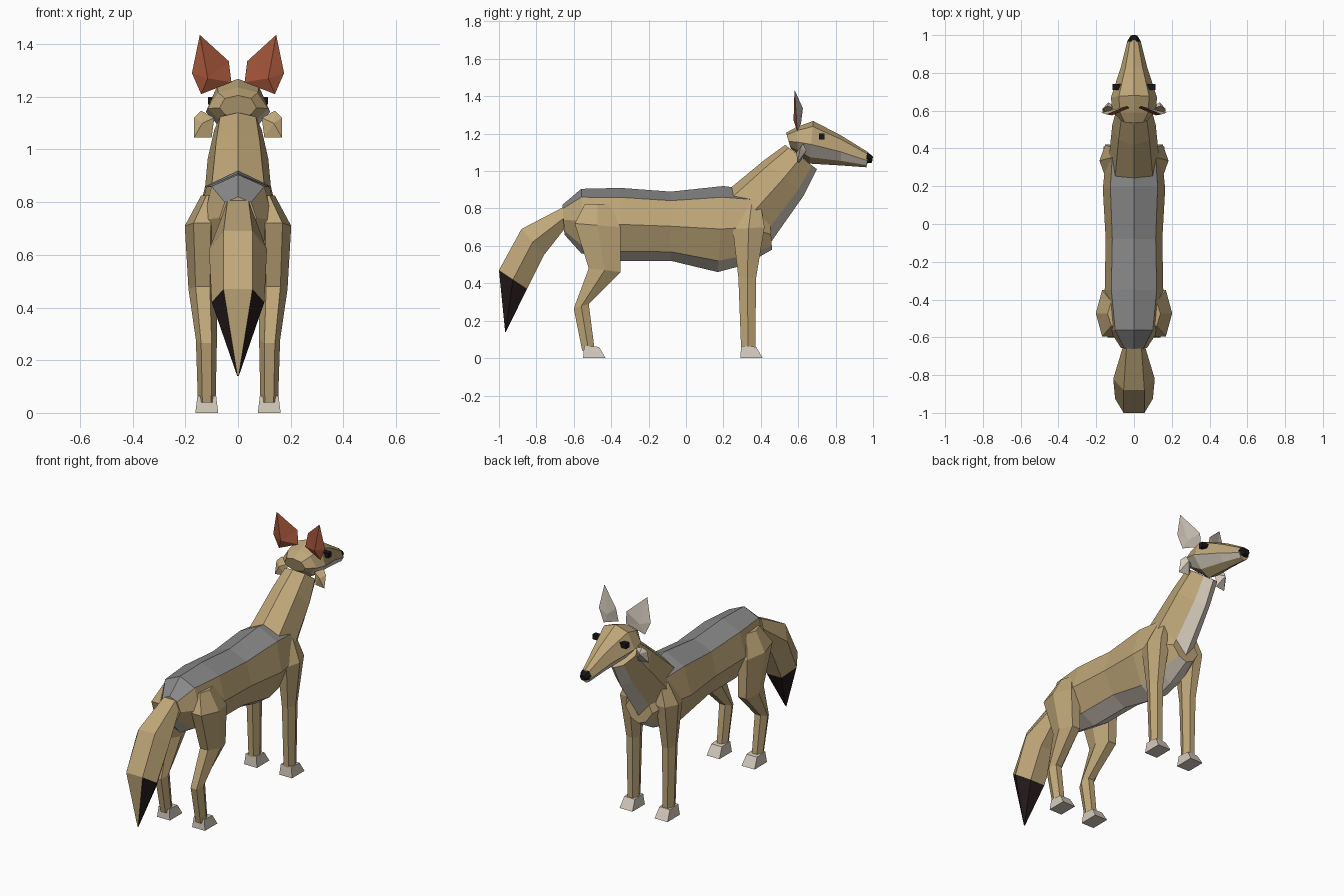
import bpy, bmesh

if "Cube" in bpy.data.objects:
    bpy.data.objects.remove(bpy.data.objects["Cube"])

def material(name, rgb):
    m = bpy.data.materials.new(name)
    m.diffuse_color = (*rgb, 1)
    m.use_nodes = True
    m.node_tree.nodes["Principled BSDF"].inputs["Base Color"].default_value = m.diffuse_color
    return m

TAN = material("tan fur", (0.52, 0.385, 0.19))
GREY = material("grey saddle", (0.25, 0.25, 0.25))
CREAM = material("cream fur", (0.67, 0.6, 0.51))
RUST = material("rust ear", (0.36, 0.09, 0.042))
BROWN = material("dark brown tail tip", (0.018, 0.011, 0.011))
BLACK = material("black", (0.008, 0.008, 0.008))

def build(name, verts, faces, mats):
    """faces: list of (vertex indices, material index)"""
    bm = bmesh.new()
    vs = [bm.verts.new(v) for v in verts]
    for idx, mi in faces:
        bm.faces.new([vs[i] for i in idx]).material_index = mi
    bmesh.ops.recalc_face_normals(bm, faces=bm.faces)
    me = bpy.data.meshes.new(name)
    bm.to_mesh(me)
    bm.free()
    for m in mats:
        me.materials.append(m)
    ob = bpy.data.objects.new(name, me)
    bpy.context.collection.objects.link(ob)
    return ob

def loft(name, rings, mats, rule=lambda row, band: 0):
    """Join equal rings of points, closing both ends"""
    n = len(rings[0])
    faces = []
    for r in range(len(rings) - 1):
        for k in range(n):
            j = (k + 1) % n
            faces.append(((r*n + k, r*n + j, r*n + n + j, r*n + n + k),
                          rule(r, min(k, n - 1 - k))))
    faces.append((tuple(range(n)), 0))
    last = (len(rings) - 1) * n
    faces.append((tuple(range(last, last + n)), rule(len(rings) - 2, 1)))
    return build(name, [p for ring in rings for p in ring], faces, mats)

def slice8(spec, f):
    """Symmetric eight-point ring: top y z, bottom y z, three half widths"""
    yt, zt, yb, zb, w1, w2, w3 = spec
    at = lambda x, t: (x, yt + (yb - yt) * t, zt + (zb - zt) * t)
    right = [at(w, t) for w, t in zip((w1, w2, w3), f)]
    left = [(-x, y, z) for x, y, z in reversed(right)]
    return [at(0, 0)] + right + [at(0, 1)] + left

# Body with grey saddle (band 0) and cream belly (band 3)
body = [(-.66, .82, -.65, .66, .05, .07, .04),
        (-.56, .905, -.56, .56, .10, .13, .08),
        (-.35, .91, -.35, .52, .12, .155, .09),
        (-.08, .89, -.08, .52, .115, .15, .09),
        (.20, .92, .17, .46, .125, .165, .09),
        (.36, .90, .32, .50, .115, .15, .085),
        (.45, .74, .46, .58, .06, .09, .05)]
loft("body", [slice8(s, (.13, .5, .87)) for s in body], [TAN, GREY, CREAM],
     lambda r, b: 1 if b == 0 and r < 5 else 2 if b == 3 else 0)

# Neck with cream throat
neck = [(.22, .895, .44, .60, .10, .135, .07),
        (.42, 1.06, .63, .87, .082, .115, .055),
        (.53, 1.14, .70, 1.01, .068, .09, .05)]
loft("neck", [slice8(s, (.12, .5, .85)) for s in neck], [TAN, CREAM],
     lambda r, b: int(b == 3))

# Head with cream cheeks and muzzle sides
head = [(.535, 1.205, .56, 1.12, .05, .07, .05),
        (.59, 1.235, .60, 1.09, .075, .115, .07),
        (.68, 1.268, .66, 1.04, .08, .122, .06),
        (.83, 1.19, .83, 1.03, .045, .07, .038),
        (.975, 1.10, .965, 1.02, .02, .035, .022)]
loft("head", [slice8(s, (.13, .55, .85)) for s in head], [TAN, CREAM],
     lambda r, b: int(b == 2 and r > 0))

# Nose
nose = [(.968, 1.103, .962, 1.04, .022, .037, .026),
        (1.0, 1.078, .994, 1.045, .01, .018, .012)]
loft("nose", [slice8(s, (.1, .5, .9)) for s in nose], [BLACK])

# Tail, its dark tip leaving the rear face tan
tail = [(-.58, .83, -.58, .72, .03, .045, .03),
        (-.66, .805, -.65, .69, .04, .06, .035),
        (-.88, .69, -.76, .55, .055, .11, .05),
        (-1.0, .47, -.85, .37, .055, .10, .05),
        (-.967, .14, -.963, .14, .002, .003, .002)]
loft("tail", [slice8(s, (0, .5, 1)) for s in tail], [TAN, BROWN],
     lambda r, b: int(r == 3 and b > 0))

def leg_ring(spec):
    """Six-point ring: back y z, front y z, inner x, outer x"""
    yb, zb, yf, zf, xi, xo = spec
    a, b = xi + (xo - xi) * .25, xi + (xo - xi) * .75
    ym, zm = (yb + yf) / 2, (zb + zf) / 2
    return [(a, yb, zb), (b, yb, zb), (xo, ym, zm),
            (b, yf, zf), (a, yf, zf), (xi, ym, zm)]

def flip(points, s):
    return [(x * s, y, z) for x, y, z in points]

def leaf(name, rim, back, front, mats):
    """Two-sided pointed plate: rear fan and front fan round one rim"""
    n = len(rim)
    faces = [((i, (i + 1) % n, n), 0) for i in range(n)]
    faces += [((i, (i + 1) % n, n + 1), 1) for i in range(n)]
    build(name, rim + [back, front], faces, mats)

front_leg = [(.30, .82, .40, .82, .06, .125), (.25, .69, .42, .70, .06, .183),
             (.28, .43, .375, .43, .08, .16), (.295, .04, .37, .04, .085, .152)]
hind_leg = [(-.54, .825, -.41, .825, .06, .14), (-.595, .72, -.35, .70, .07, .202),
            (-.52, .48, -.35, .46, .08, .188), (-.60, .265, -.52, .29, .08, .16),
            (-.555, .04, -.488, .04, .085, .152)]
ear = [(.145, .58, 1.435), (.175, .59, 1.29), (.14, .595, 1.21),
       (.025, .615, 1.255), (.035, .625, 1.335)]
tuft = [(.09, .61, 1.12), (.14, .625, 1.147), (.167, .61, 1.12),
        (.167, .595, 1.045), (.10, .605, 1.045)]

for s, side in ((1, "right"), (-1, "left")):
    # Legs
    for part, rings in (("front_leg", front_leg), ("hind_leg", hind_leg)):
        loft(f"{part}_{side}", [flip(leg_ring(r), s) for r in rings], [TAN])
    # Paws
    for part, y in (("front_paw", .29), ("hind_paw", -.55)):
        sole = [(.075, y, 0), (.162, y, 0), (.162, y + .12, 0), (.075, y + .12, 0)]
        top = [(.083, y + .005, .065), (.154, y + .005, .065),
               (.154, y + .085, .06), (.083, y + .085, .06)]
        loft(f"{part}_{side}", [flip(sole, s), flip(top, s)], [CREAM])
    # Ears and cheek tufts
    for part, rim, b, f, back in (
            ("ear", ear, (.115, .575, 1.27), (.11, .605, 1.27), RUST),
            ("cheek_tuft", tuft, (.135, .59, 1.10), (.135, .645, 1.11), TAN)):
        leaf(f"{part}_{side}", flip(rim, s), *flip([b, f], s), [back, CREAM])
    # Eyes
    x, y, z, e = .1, .725, 1.185, .015
    eye = [[(px, y - e, z - e), (px, y + e, z - e), (px, y + e, z + e), (px, y - e, z + e)]
           for px in (x - .035, x + .014)]
    loft(f"eye_{side}", [flip(r, s) for r in eye], [BLACK])
